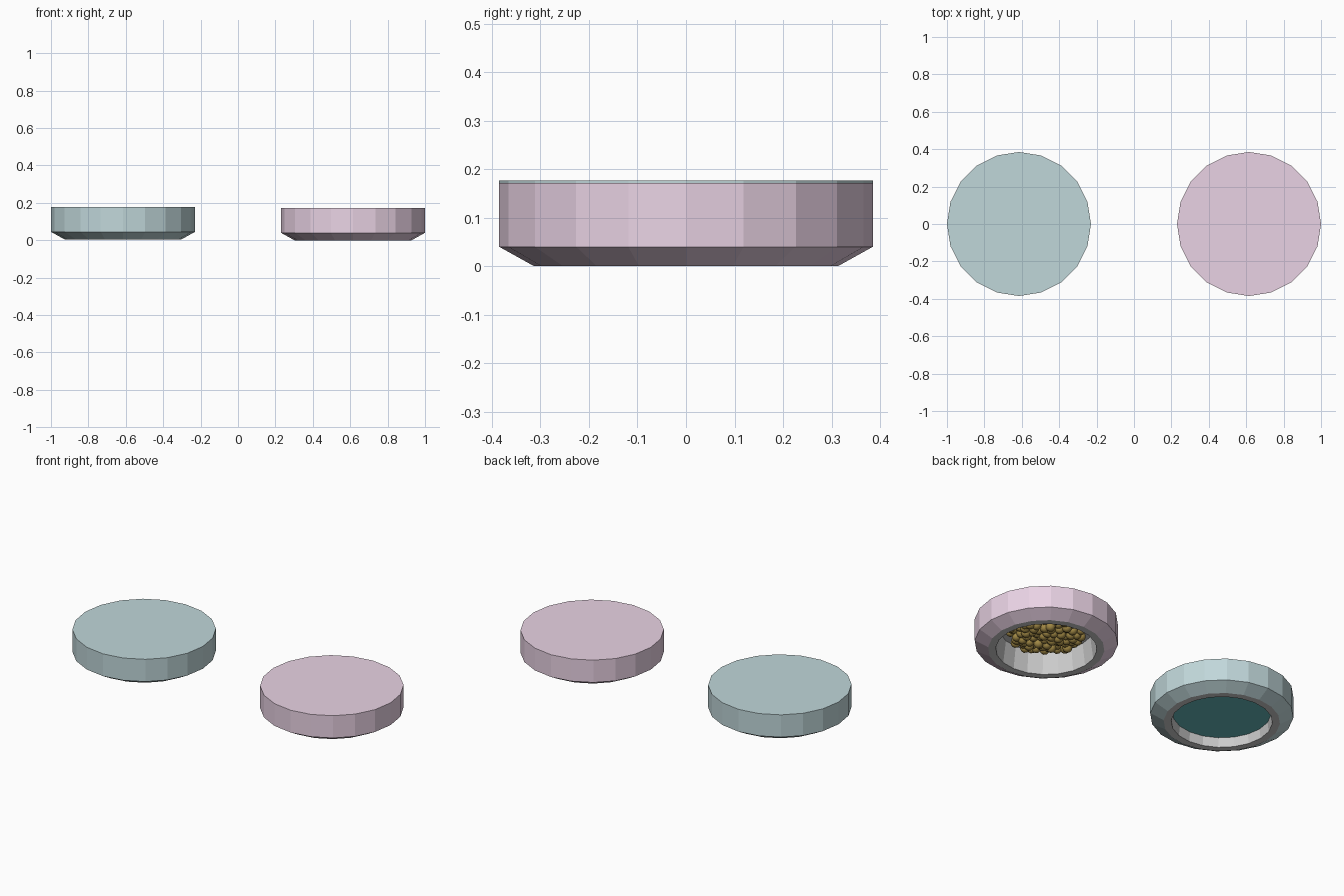
import bpy, bmesh, math, random
from mathutils import Matrix

if "Cube" in bpy.data.objects:
    bpy.data.objects.remove(bpy.data.objects["Cube"])

random.seed(4)
SIDES = 20


def material(name, rgb):
    m = bpy.data.materials.new(name)
    m.diffuse_color = (*rgb, 1)
    m.use_nodes = True
    m.node_tree.nodes["Principled BSDF"].inputs["Base Color"].default_value = m.diffuse_color
    return m


def make_object(name, bm, loc, mat=None):
    me = bpy.data.meshes.new(name)
    bm.to_mesh(me)
    bm.free()
    ob = bpy.data.objects.new(name, me)
    ob.location = loc
    bpy.context.collection.objects.link(ob)
    if mat:
        me.materials.append(mat)
    return ob


def lathe(name, profile, loc, mat=None, cap_first=False, cap_last=False):
    """Spin (radius, z) points around z; order runs over the outside downward."""
    bm = bmesh.new()
    rings = [[bm.verts.new((r * math.cos(2 * math.pi * i / SIDES),
                            r * math.sin(2 * math.pi * i / SIDES), z))
              for i in range(SIDES)] for r, z in profile]
    for a, b in zip(rings, rings[1:]):
        for i in range(SIDES):
            j = (i + 1) % SIDES
            bm.faces.new((a[i], b[i], b[j], a[j]))
    if cap_first:
        bm.faces.new(rings[0])
    if cap_last:
        bm.faces.new(rings[-1][::-1])
    return make_object(name, bm, loc, mat)


def bowl(prefix, loc, mat):
    # coloured outer shell, upside down with the rim at the bottom
    lathe(prefix + "_bowl_shell", [(.385, .172), (.385, .04), (.313, 0)],
          loc, mat, cap_first=True)
    # grey lining: flat rim, inner wall and floor
    lathe(prefix + "_bowl_lining", [(.313, 0), (.272, 0), (.255, .13)],
          loc, cap_last=True)


food_loc = (.615, 0, 0)
water_loc = (-.615, 0, .005)
bowl("food", food_loc, material("pink", (.82, .65, .78)))
bowl("water", water_loc, material("pale_teal", (.53, .68, .70)))

# water surface
lathe("water_surface", [(.265, .055)], water_loc,
      material("water_teal", (.13, .48, .49)), cap_last=True)

# heap of round food pellets: spiral layout, mounded toward the opening
bm = bmesh.new()
COUNT = 85
for k in range(COUNT):
    r = .205 * math.sqrt((k + .5) / COUNT)
    a = k * math.pi * (3 - math.sqrt(5))
    x = r * math.cos(a) + random.uniform(-.008, .008)
    y = r * math.sin(a) + random.uniform(-.008, .008)
    z = .082 + .5 * r * r + random.uniform(-.01, .014)
    bmesh.ops.create_icosphere(bm, subdivisions=2, radius=.027,
                               matrix=Matrix.Translation((x, y, z)))
for f in bm.faces:
    f.smooth = True
make_object("food_pellets", bm, food_loc, material("brown", (.36, .25, .06)))
